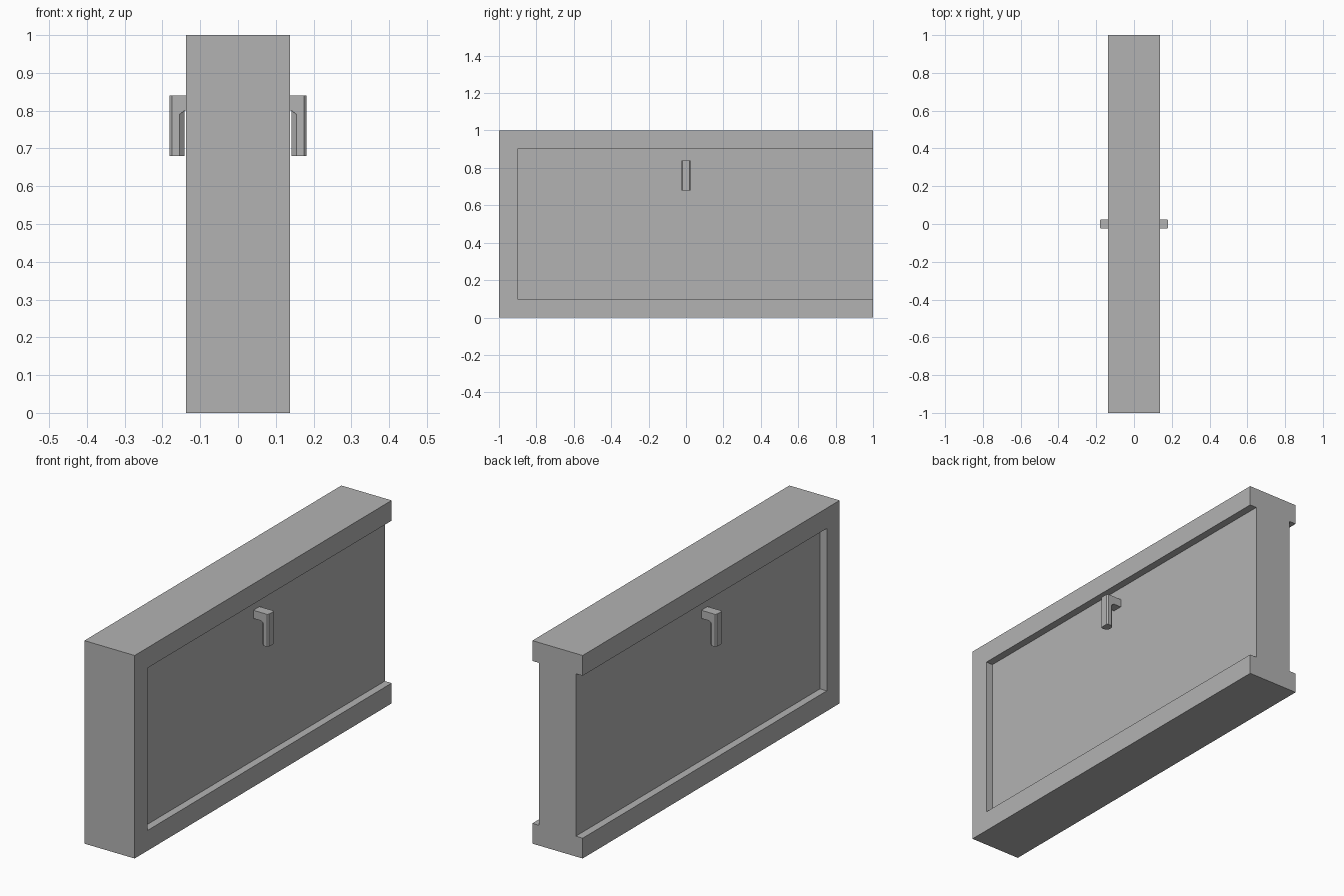
import bpy
import bmesh

default_cube = bpy.data.objects.get("Cube")
if default_cube:
    bpy.data.objects.remove(default_cube, do_unlink=True)

grey = bpy.data.materials.new("plain grey")
grey.use_nodes = True
grey.diffuse_color = (0.45, 0.45, 0.45, 1)
grey.node_tree.nodes["Principled BSDF"].inputs["Base Color"].default_value = (0.45, 0.45, 0.45, 1)


def prism(name, outline, offset):
    """Extrude a flat outline of 3D points by an offset vector."""
    bm = bmesh.new()
    face = bm.faces.new([bm.verts.new(p) for p in outline])
    result = bmesh.ops.extrude_face_region(bm, geom=[face])
    verts = [g for g in result["geom"] if isinstance(g, bmesh.types.BMVert)]
    bmesh.ops.translate(bm, verts=verts, vec=offset)
    bmesh.ops.recalc_face_normals(bm, faces=bm.faces)
    mesh = bpy.data.meshes.new(name)
    bm.to_mesh(mesh)
    bm.free()
    mesh.materials.append(grey)
    obj = bpy.data.objects.new(name, mesh)
    bpy.context.collection.objects.link(obj)
    return obj


def box(name, x, y, z):
    outline = [(x[0], y[0], z[0]), (x[1], y[0], z[0]), (x[1], y[1], z[0]), (x[0], y[1], z[0])]
    return prism(name, outline, (0, 0, z[1] - z[0]))


def boolean(obj, tool, operation):
    """Combine a tool into an object and remove the tool."""
    tool.hide_render = True
    mod = obj.modifiers.new("combine", "BOOLEAN")
    mod.operation = operation
    mod.solver = "EXACT"
    mod.object = tool
    bpy.context.view_layer.objects.active = obj
    bpy.ops.object.modifier_apply(modifier=mod.name)
    bpy.data.objects.remove(tool, do_unlink=True)


HALF_WIDTH, PANEL = 0.137, 0.10
HANDLE_Y = 0.024

# Slab with a recess in each side, open at the back end
body = box("door_body", (-HALF_WIDTH, HALF_WIDTH), (-1, 1), (0, 1))
for side in (-1, 1):
    cutter = box("recess_cutter", sorted((side * PANEL, side * 0.3)), (-0.9, 1.2), (0.1, 0.9))
    boolean(body, cutter, "DIFFERENCE")

# Hooked handle on each side: chamfered grip hanging from a short arm
half_grip = [(0.181, 0.018), (0.175, HANDLE_Y), (0.155, HANDLE_Y), (0.142, 0.012)]
grip_outline = half_grip + [(x, -y) for x, y in reversed(half_grip)]
arm_outline = [(PANEL - 0.005, 0.84), (0.165, 0.84), (0.165, 0.79), (0.155, 0.79),
               (0.142, 0.80), (PANEL - 0.005, 0.80)]
for side, label in ((1, "left"), (-1, "right")):
    handle = prism(label + "_handle", [(side * x, y, 0.68) for x, y in grip_outline], (0, 0, 0.16))
    arm = prism("handle_arm", [(side * x, -HANDLE_Y, z) for x, z in arm_outline], (0, 2 * HANDLE_Y, 0))
    boolean(handle, arm, "UNION")
